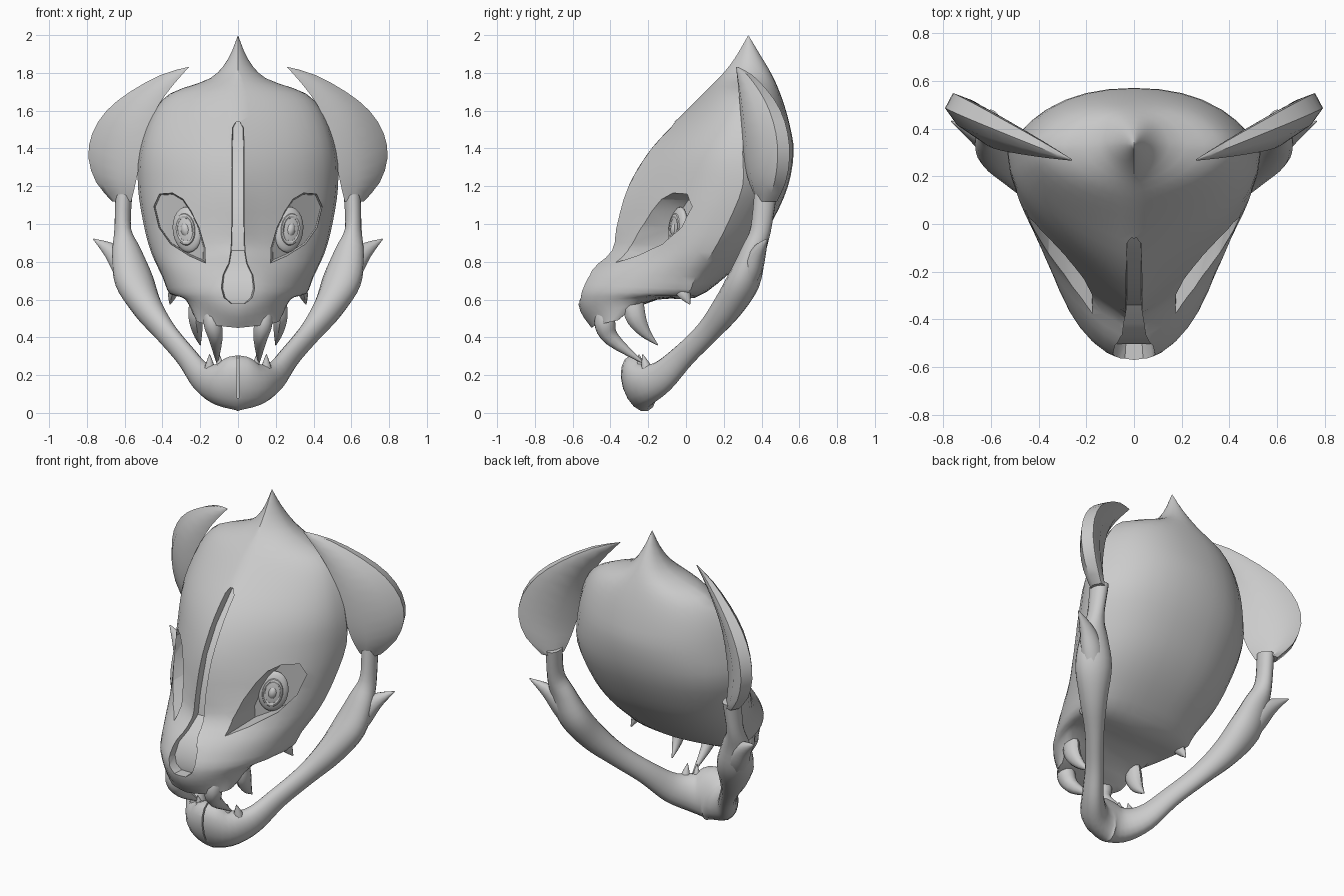
import bpy, bmesh, math
from mathutils import Vector, Matrix

cube = bpy.data.objects.get("Cube")
if cube:
    bpy.data.objects.remove(cube, do_unlink=True)

bone = bpy.data.materials.new("bone_grey")
bone.use_nodes = True
bone.diffuse_color = (.6, .6, .6, 1)
bone.node_tree.nodes["Principled BSDF"].inputs["Base Color"].default_value = (.6, .6, .6, 1)


def smooth_rows(rows, steps):
    """Catmull-Rom interpolation of equal-length rows of numbers."""
    out, last = [], len(rows) - 1
    for i in range(last):
        quad = [rows[max(i - 1, 0)], rows[i], rows[i + 1], rows[min(i + 2, last)]]
        for s in range(steps):
            t = s / steps
            out.append([b + .5 * t * (c - a + t * (2 * a - 5 * b + 4 * c - d + t * (3 * (b - c) + d - a)))
                        for a, b, c, d in zip(*quad)])
    return out + [list(rows[last])]


def bezier(a, b, c, d, n):
    ts = [i / n for i in range(n + 1)]
    return [a * (1 - t) ** 3 + b * 3 * t * (1 - t) ** 2 + c * 3 * t * t * (1 - t) + d * t ** 3 for t in ts]


def clamp(v):
    return min(max(v, 0), 1)


def shade(obj, angle=42):
    bpy.ops.object.select_all(action='DESELECT')
    obj.select_set(True)
    bpy.context.view_layer.objects.active = obj
    bpy.ops.object.shade_smooth_by_angle(angle=math.radians(angle))


def loft(name, rings, smooth=True):
    """Skin closed rings of points and cap both ends."""
    bm = bmesh.new()
    loops = [[bm.verts.new(p) for p in ring] for ring in rings]
    n = len(loops[0])
    for a, b in zip(loops, loops[1:]):
        for j in range(n):
            bm.faces.new((a[j], a[(j + 1) % n], b[(j + 1) % n], b[j]))
    bm.faces.new(loops[0])
    bm.faces.new(loops[-1])
    bmesh.ops.remove_doubles(bm, verts=bm.verts, dist=.0005)
    bmesh.ops.recalc_face_normals(bm, faces=bm.faces)
    mesh = bpy.data.meshes.new(name)
    bm.to_mesh(mesh)
    bm.free()
    mesh.materials.append(bone)
    obj = bpy.data.objects.new(name, mesh)
    bpy.context.collection.objects.link(obj)
    if smooth:
        shade(obj)
    return obj


def sweep(name, path, up, sides=12, steps=4):
    """Elliptical tube along x, y, z, radius along up, radius across."""
    rows = smooth_rows(path, steps)
    points = [Vector(r[:3]) for r in rows]
    rings = []
    for i, row in enumerate(rows):
        tangent = points[min(i + 1, len(rows) - 1)] - points[max(i - 1, 0)]
        across = tangent.cross(Vector(up)).normalized()
        along = across.cross(tangent).normalized()
        angles = [math.tau * j / sides for j in range(sides)]
        rings.append([points[i] + along * row[3] * math.cos(g) + across * row[4] * math.sin(g) for g in angles])
    return loft(name, rings)


def carve(obj, cutter):
    mod = obj.modifiers.new("carve", 'BOOLEAN')
    mod.operation, mod.solver, mod.object = 'DIFFERENCE', 'EXACT', cutter
    bpy.ops.object.select_all(action='DESELECT')
    bpy.context.view_layer.objects.active = obj
    obj.select_set(True)
    bpy.ops.object.modifier_apply(modifier=mod.name)
    bpy.data.objects.remove(cutter, do_unlink=True)


# Skull: front centre y, z; rim x, y, z; back centre y, z
skull_rows = smooth_rows([
    (.33, 2, 0, .33, 2, .33, 2),
    (.26, 1.88, .055, .34, 1.87, .39, 1.9),
    (.19, 1.79, .15, .34, 1.77, .46, 1.78),
    (.1, 1.7, .36, .33, 1.69, .51, 1.66),
    (-.03, 1.57, .46, .32, 1.57, .55, 1.52),
    (-.2, 1.4, .52, .3, 1.38, .57, 1.38),
    (-.33, 1.2, .53, .3, 1.2, .54, 1.2),
    (-.39, 1, .5, .22, 1, .46, 1.02),
    (-.41, .86, .46, .14, .85, .36, .87),
    (-.52, .76, .4, .05, .72, .22, .73),
    (-.57, .65, .36, 0, .63, .05, .61),
    (-.56, .54, .28, -.2, .61, -.15, .6),
    (-.5, .45, .22, -.36, .49, -.36, .51)], 3)
rings = []
for i, (fy, fz, rx, ry, rz, by, bz) in enumerate(skull_rows):
    snout, brow = clamp((i / 3 - 7) / 3), clamp((i / 3 - 3) / 3)
    front, rim, back = Vector((0, fy, fz)), Vector((rx, ry, rz)), Vector((0, by, bz))
    depth = ry - fy
    bridge = Vector((rx * (.4 + .2 * snout), fy + (.12 + .16 * brow) * (1 - snout) * depth, fz * .7 + rz * .3))
    cheek = Vector((rx * (.98 + .07 * snout), fy + (.51 + .09 * snout) * depth, fz * .3 + rz * .7))
    nape = Vector((rx * .75, by, (bz + rz) / 2))
    half = bezier(front, bridge, cheek, rim, 10)
    half += bezier(rim, rim.lerp(nape, .67), back.lerp(nape, .67), back, 7)[1:]
    rings.append(half + [Vector((-p.x, p.y, p.z)) for p in reversed(half[1:-1])])
skull = loft("skull", rings, False)

# Keyhole nasal groove following the brow line
groove = []
for z, w in [(1.54, .012), (1.51, .035), (1.35, .04), (1.2, .04), (1, .04), (.86, .045), (.79, .06),
             (.73, .098), (.66, .108), (.61, .09), (.58, .045)]:
    for a, b in zip(skull_rows, skull_rows[1:]):
        if b[1] <= z <= a[1]:
            y = a[0] + (b[0] - a[0]) * (a[1] - z) / (a[1] - b[1])
    groove.append([(-w, y - .1, z), (w, y - .1, z), (w * .75, y + .07, z), (-w * .75, y + .07, z)])
carve(skull, loft("groove_cutter", groove, False))

# Slanted eye sockets
socket = [(.457, 1.1), (.425, 1.17), (.35, 1.175), (.29, 1.14), (.246, 1.075), (.2, .98),
          (.167, .865), (.17, .79), (.257, .827), (.36, .89), (.426, .98)]
for side in (1, -1):
    outer = [(side * x, x * .94 - .6, z) for x, z in socket]
    inner = [(side * (.3 + (x - .3) * .88), x * .9 - .25, .99 + (z - .99) * .9) for x, z in socket]
    carve(skull, loft("socket_cutter", [outer, inner], False))
shade(skull, 38)

# Eyes: a flattened ball, a raised ring and a pupil boss
for side, label in ((1, "left"), (-1, "right")):
    normal = Vector((side * .45, -.9, .05)).normalized()
    long_axis = Vector((side * .2, 0, 1))
    long_axis = (long_axis - normal * long_axis.dot(normal)).normalized()
    short_axis = normal.cross(long_axis)
    frame = Matrix((long_axis, short_axis, normal)).transposed().to_4x4()
    frame.translation = (side * .268, -.04, .97)
    for part, size in (("eyeball", (.122, .085, .035)), ("pupil", (.05, .034, .045))):
        bpy.ops.mesh.primitive_uv_sphere_add(segments=24, ring_count=12)
        eye = bpy.context.object
        eye.name = label + "_" + part
        eye.matrix_world = frame @ Matrix.Diagonal((*size, 1))
        eye.data.materials.append(bone)
        shade(eye)
    bpy.ops.mesh.primitive_torus_add(major_segments=28, minor_segments=8, major_radius=1, minor_radius=.2)
    ring = bpy.context.object
    ring.name = label + "_eye_ring"
    ring.matrix_world = frame @ Matrix.Translation((0, 0, .024)) @ Matrix.Diagonal((.072, .049, .05, 1))
    ring.data.materials.append(bone)
    shade(ring)

# Horns: crescents; inner x, y, z; outer x, z; half thickness
horn_rows = smooth_rows([
    (.26, .265, 1.83, .262, 1.832, .002), (.34, .275, 1.74, .4, 1.79, .025), (.42, .285, 1.63, .56, 1.7, .045),
    (.48, .295, 1.5, .68, 1.6, .058), (.51, .305, 1.36, .755, 1.48, .062), (.535, .325, 1.25, .775, 1.35, .062),
    (.55, .35, 1.18, .735, 1.22, .058), (.565, .38, 1.12, .655, 1.12, .045)], 2)
section = [(0, 0), (.3, .8), (.75, 1), (1, .6), (1, -.6), (.75, -1), (.3, -.8)]
for side, label in ((1, "left"), (-1, "right")):
    rings = []
    for ix, iy, iz, ox, oz, thick in horn_rows:
        ring = []
        for u, v in section:
            y = iy + (.27 + (ox - .26) * .48 - iy) * u - .85 * v * thick
            ring.append((side * (ix + (ox - ix) * u + .45 * v * thick), y, iz + (oz - iz) * u))
        rings.append(ring)
    loft(label + "_horn", rings)

# Lower jaw: one arch from horn to horn through the chin
jaw_half = [
    (.605, .42, 1.15, .06, .045), (.61, .395, .97, .055, .045), (.59, .355, .85, .065, .08),
    (.55, .305, .7, .085, .105), (.48, .22, .56, .08, .08), (.385, .115, .43, .065, .055),
    (.28, -.01, .305, .065, .05), (.19, -.13, .19, .085, .06), (.1, -.22, .15, .115, .08)]
jaw_path = jaw_half + [(0, -.25, .157, .155, .088)] + [(-p[0], *p[1:]) for p in reversed(jaw_half)]
jaw = sweep("lower_jaw", jaw_path, (0, -.3, .95), 16)
cleft = loft("cleft_cutter", [[(x, y, z) for x, y in ((-.004, -.5), (.004, -.5), (.004, -.29), (-.004, -.29))]
                              for z in (.08, .4)], False)
carve(jaw, cleft)
shade(jaw)

# Fangs, lower teeth and jaw spurs
spikes = {
    "front_fang": [(.14, -.42, .58, .03, .03), (.135, -.43, .48, .055, .05), (.118, -.39, .39, .04, .036),
                   (.11, -.22, .26, .003, .003)],
    "middle_fang": [(.22, -.28, .64, .05, .03), (.225, -.27, .52, .055, .04), (.215, -.22, .43, .032, .026),
                    (.2, -.15, .36, .003, .003)],
    "rear_fang": [(.32, -.05, .7, .05, .03), (.345, -.01, .63, .035, .025), (.36, .02, .575, .003, .003)],
    "inner_tooth": [(.09, -.24, .2, .03, .03), (.095, -.24, .25, .022, .022), (.1, -.25, .31, .002, .002)],
    "outer_tooth": [(.15, -.2, .18, .035, .035), (.15, -.21, .24, .028, .028), (.15, -.23, .31, .002, .002)],
    "jaw_spur": [(.54, .3, .64, .05, .06), (.595, .345, .76, .06, .07), (.665, .385, .85, .04, .048),
                 (.765, .43, .92, .003, .003)],
}
for name, path in spikes.items():
    for side, label in ((1, "left"), (-1, "right")):
        sweep(label + "_" + name, [(side * p[0], *p[1:]) for p in path], (0, -1, .1), 10)
